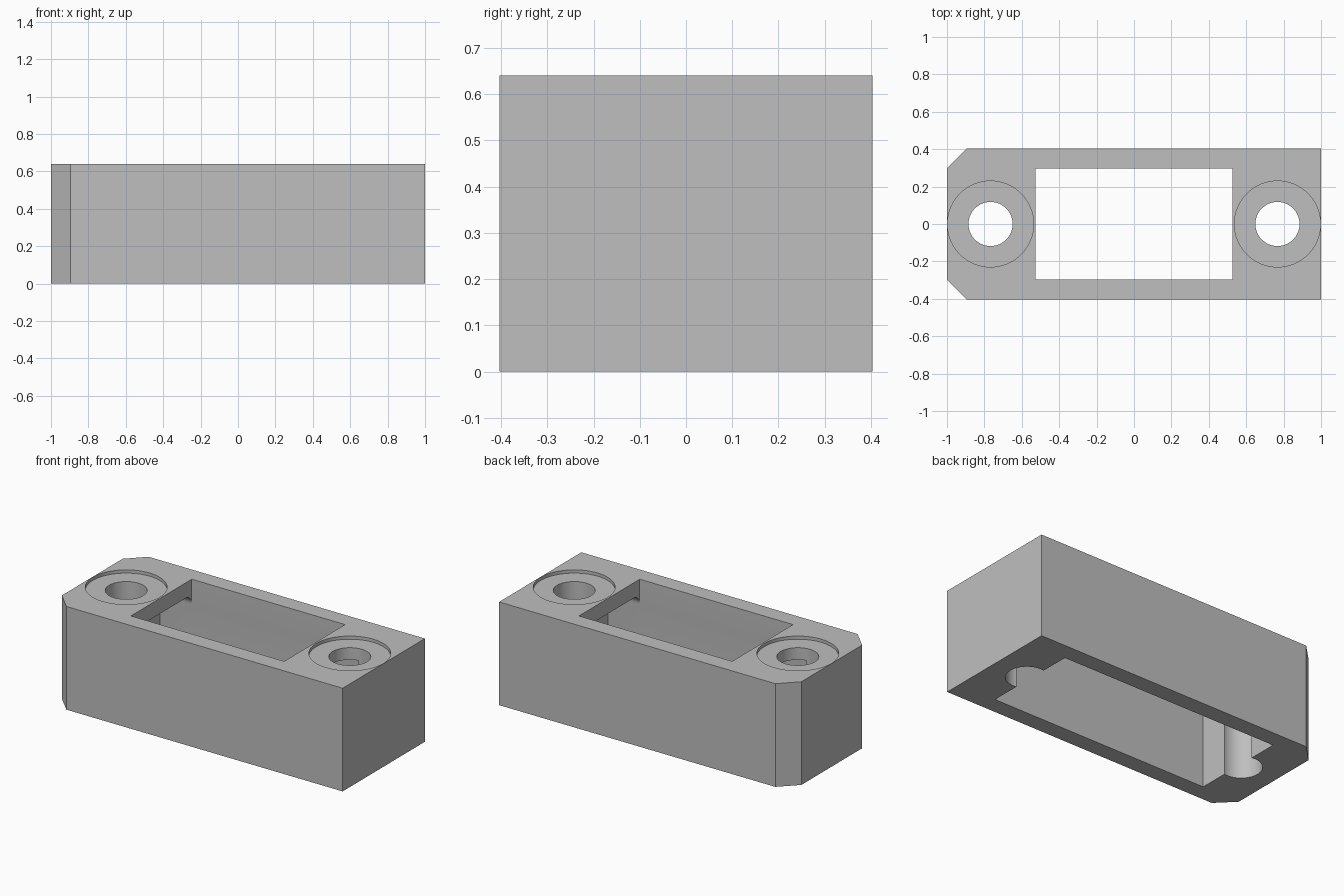
import bpy, bmesh, math
from mathutils import Matrix

if "Cube" in bpy.data.objects:
    bpy.data.objects.remove(bpy.data.objects["Cube"], do_unlink=True)

HEIGHT, HALF_WIDTH, CHAMFER = 0.64, 0.403, 0.105
HOLE_X, HOLE_R, RECESS_R = 0.767, 0.118, 0.23
RECESS_DEPTH = 0.02
POCKET_X, POCKET_Y, CEILING, FILLET = 0.745, 0.298, 0.545, 0.06

grey = bpy.data.materials.new("plain_grey")
grey.use_nodes = True
colour = (0.52, 0.52, 0.52, 1)
grey.diffuse_color = colour
grey.node_tree.nodes["Principled BSDF"].inputs["Base Color"].default_value = colour


def prism(name, points, direction):
    """Extrude a closed outline along a direction."""
    bm = bmesh.new()
    face = bm.faces.new([bm.verts.new(p) for p in points])
    new = bmesh.ops.extrude_face_region(bm, geom=[face])["geom"]
    moved = [v for v in new if isinstance(v, bmesh.types.BMVert)]
    bmesh.ops.translate(bm, verts=moved, vec=direction)
    bmesh.ops.recalc_face_normals(bm, faces=bm.faces)
    mesh = bpy.data.meshes.new(name)
    bm.to_mesh(mesh)
    bm.free()
    obj = bpy.data.objects.new(name, mesh)
    bpy.context.collection.objects.link(obj)
    mesh.materials.append(grey)
    return obj


def disc(x, radius, z):
    return [(x + radius * math.cos(a), radius * math.sin(a), z)
            for a in (math.tau * i / 64 for i in range(64))]


# Block with two chamfered corners at one end
w = HALF_WIDTH
block = prism("mounting_block", [
    (1, -w, 0), (1, w, 0), (CHAMFER - 1, w, 0), (-1, w - CHAMFER, 0),
    (-1, CHAMFER - w, 0), (CHAMFER - 1, -w, 0)], (0, 0, HEIGHT))

# Window through the top
cutters = [prism("window_cutter", [
    (sx * 0.526, sy * POCKET_Y, 0.3)
    for sx, sy in ((-1, -1), (1, -1), (1, 1), (-1, 1))], (0, 0, 1))]

# Longer pocket open below, with rounded upper edges
arc = [math.radians(a) for a in range(0, 91, 9)]
side = [(POCKET_Y - FILLET + FILLET * math.cos(a),
         CEILING - FILLET + FILLET * math.sin(a)) for a in arc]
outline = [(POCKET_Y, -0.1)] + side
outline += [(-y, z) for y, z in reversed(outline)]
cutters.append(prism("pocket_cutter", [(-POCKET_X, y, z) for y, z in outline],
                     (2 * POCKET_X, 0, 0)))

# Screw holes and shallow round recesses at both ends
for x in (-HOLE_X, HOLE_X):
    cutters.append(prism("hole_cutter", disc(x, HOLE_R, -0.2), (0, 0, 1)))
    cutters.append(prism("recess_cutter", disc(x, RECESS_R, HEIGHT - RECESS_DEPTH), (0, 0, 0.2)))

for cutter in cutters:
    cutter.hide_render = True
    mod = block.modifiers.new(cutter.name, "BOOLEAN")
    mod.operation, mod.solver, mod.object = "DIFFERENCE", "EXACT", cutter

# Bake the cuts and drop the cutters
bpy.context.view_layer.update()
graph = bpy.context.evaluated_depsgraph_get()
baked = bpy.data.meshes.new_from_object(block.evaluated_get(graph))
block.modifiers.clear()
block.data = baked
for cutter in cutters:
    bpy.data.objects.remove(cutter, do_unlink=True)

bpy.ops.object.select_all(action="DESELECT")
block.select_set(True)
bpy.context.view_layer.objects.active = block
bpy.ops.object.shade_smooth_by_angle(angle=math.radians(30))
